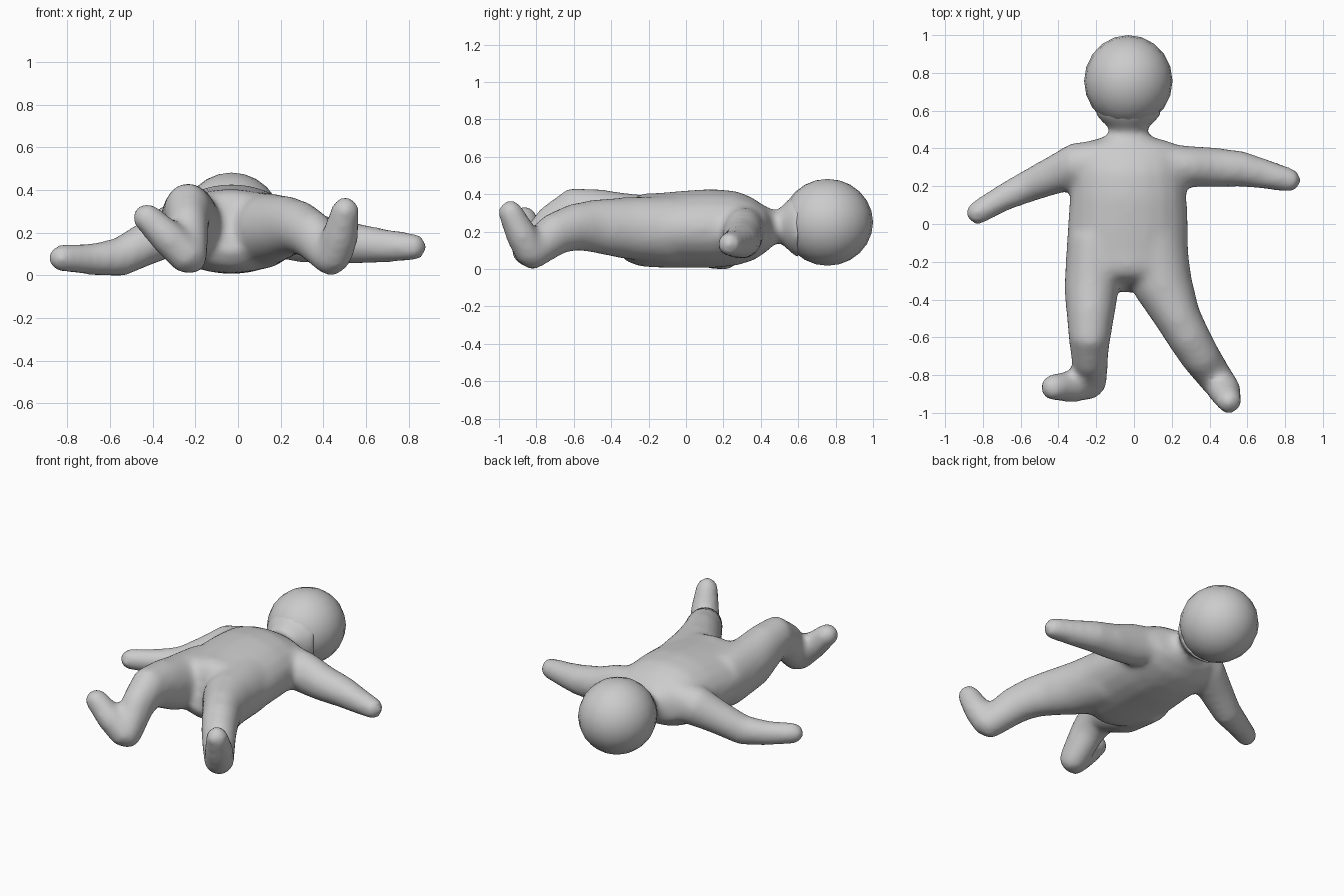
import bpy, bmesh
from math import cos, sin, pi
from mathutils import Vector, Matrix

SEG = 20


def tube(bm, pts):
    """Loft of ellipses along a path; each point is (x, y, z, half width, half height)."""
    centres = [Vector(p[:3]) for p in pts]
    rings = []
    for i, p in enumerate(pts):
        t = (centres[min(i + 1, len(pts) - 1)] - centres[max(i - 1, 0)]).normalized()
        side = t.cross(Vector((0, 0, 1))).normalized()
        up = side.cross(t)
        rings.append([bm.verts.new(centres[i] + side * p[3] * cos(2 * pi * k / SEG)
                                   + up * p[4] * sin(2 * pi * k / SEG)) for k in range(SEG)])
    for a, b in zip(rings, rings[1:]):
        for k in range(SEG):
            n = (k + 1) % SEG
            bm.faces.new((a[k], a[n], b[n], b[k]))
    bm.faces.new(rings[0])
    bm.faces.new(rings[-1])


def ball(bm, x, y, z, rx, ry, rz):
    m = Matrix.Translation((x, y, z)) @ Matrix.Diagonal((rx, ry, rz, 1))
    bmesh.ops.create_uvsphere(bm, u_segments=SEG, v_segments=12, radius=1, matrix=m)


def limb(bm, pts):
    """Tube with a rounded tip."""
    tube(bm, pts)
    x, y, z, a, b = pts[-1]
    ball(bm, x, y, z, a, a, b)


def finish(bm, name):
    bmesh.ops.recalc_face_normals(bm, faces=bm.faces)
    me = bpy.data.meshes.new(name)
    bm.to_mesh(me)
    bm.free()
    for f in me.polygons:
        f.use_smooth = True
    ob = bpy.data.objects.new(name, me)
    bpy.context.collection.objects.link(ob)
    return ob


body = bmesh.new()

# torso with neck
tube(body, [(-0.03, 0.60, 0.25, 0.19, 0.18), (-0.03, 0.55, 0.25, 0.15, 0.14),
            (-0.03, 0.49, 0.247, 0.082, 0.08), (-0.03, 0.455, 0.245, 0.14, 0.10),
            (-0.03, 0.43, 0.24, 0.24, 0.12), (-0.03, 0.36, 0.232, 0.30, 0.168),
            (-0.03, 0.27, 0.235, 0.305, 0.20), (-0.03, 0.14, 0.234, 0.31, 0.212),
            (-0.032, 0.0, 0.23, 0.32, 0.207), (-0.035, -0.15, 0.224, 0.325, 0.200),
            (-0.033, -0.24, 0.226, 0.29, 0.196), (-0.03, -0.30, 0.23, 0.22, 0.172),
            (-0.03, -0.335, 0.24, 0.12, 0.12)])

# arms
limb(body, [(-0.15, 0.34, 0.26, 0.11, 0.12), (-0.30, 0.315, 0.235, 0.118, 0.125),
            (-0.42, 0.26, 0.17, 0.103, 0.103), (-0.56, 0.20, 0.10, 0.086, 0.092),
            (-0.70, 0.135, 0.092, 0.072, 0.074), (-0.827, 0.06, 0.098, 0.064, 0.064)])
limb(body, [(0.12, 0.33, 0.24, 0.10, 0.12), (0.28, 0.305, 0.21, 0.110, 0.132),
            (0.42, 0.30, 0.18, 0.106, 0.11), (0.57, 0.292, 0.165, 0.095, 0.094),
            (0.70, 0.262, 0.155, 0.079, 0.078), (0.82, 0.233, 0.15, 0.065, 0.066)])

# legs
limb(body, [(-0.21, -0.08, 0.225, 0.145, 0.18), (-0.226, -0.35, 0.258, 0.144, 0.168),
            (-0.23, -0.48, 0.30, 0.128, 0.148), (-0.235, -0.60, 0.318, 0.112, 0.136),
            (-0.235, -0.71, 0.25, 0.098, 0.115), (-0.225, -0.83, 0.11, 0.084, 0.09)])
limb(body, [(0.09, -0.08, 0.225, 0.19, 0.185), (0.155, -0.33, 0.237, 0.158, 0.165),
            (0.235, -0.50, 0.247, 0.122, 0.142), (0.29, -0.60, 0.24, 0.114, 0.126),
            (0.35, -0.70, 0.205, 0.106, 0.115), (0.435, -0.82, 0.11, 0.092, 0.094)])

# feet
limb(body, [(-0.225, -0.84, 0.095, 0.088, 0.088), (-0.33, -0.86, 0.195, 0.086, 0.084),
            (-0.425, -0.865, 0.287, 0.072, 0.068)])
limb(body, [(0.447, -0.83, 0.10, 0.088, 0.084), (0.478, -0.88, 0.20, 0.088, 0.084),
            (0.503, -0.937, 0.318, 0.068, 0.068)])

# fuse the limbs and torso into one soft skin
skin = finish(body, "body")
rm = skin.modifiers.new("fuse", 'REMESH')
rm.mode = 'VOXEL'
rm.voxel_size = 0.02
rm.use_smooth_shade = True
sm = skin.modifiers.new("soften", 'SMOOTH')
sm.factor = 0.5
sm.iterations = 12

# head
head = bmesh.new()
ball(head, -0.03, 0.757, 0.25, 0.234, 0.243, 0.232)
finish(head, "head")

# settle the skin so the lowest point rests on the floor
bpy.context.view_layer.update()
ev = skin.evaluated_get(bpy.context.evaluated_depsgraph_get())
skin.location.z -= min(v.co.z for v in ev.data.vertices)
